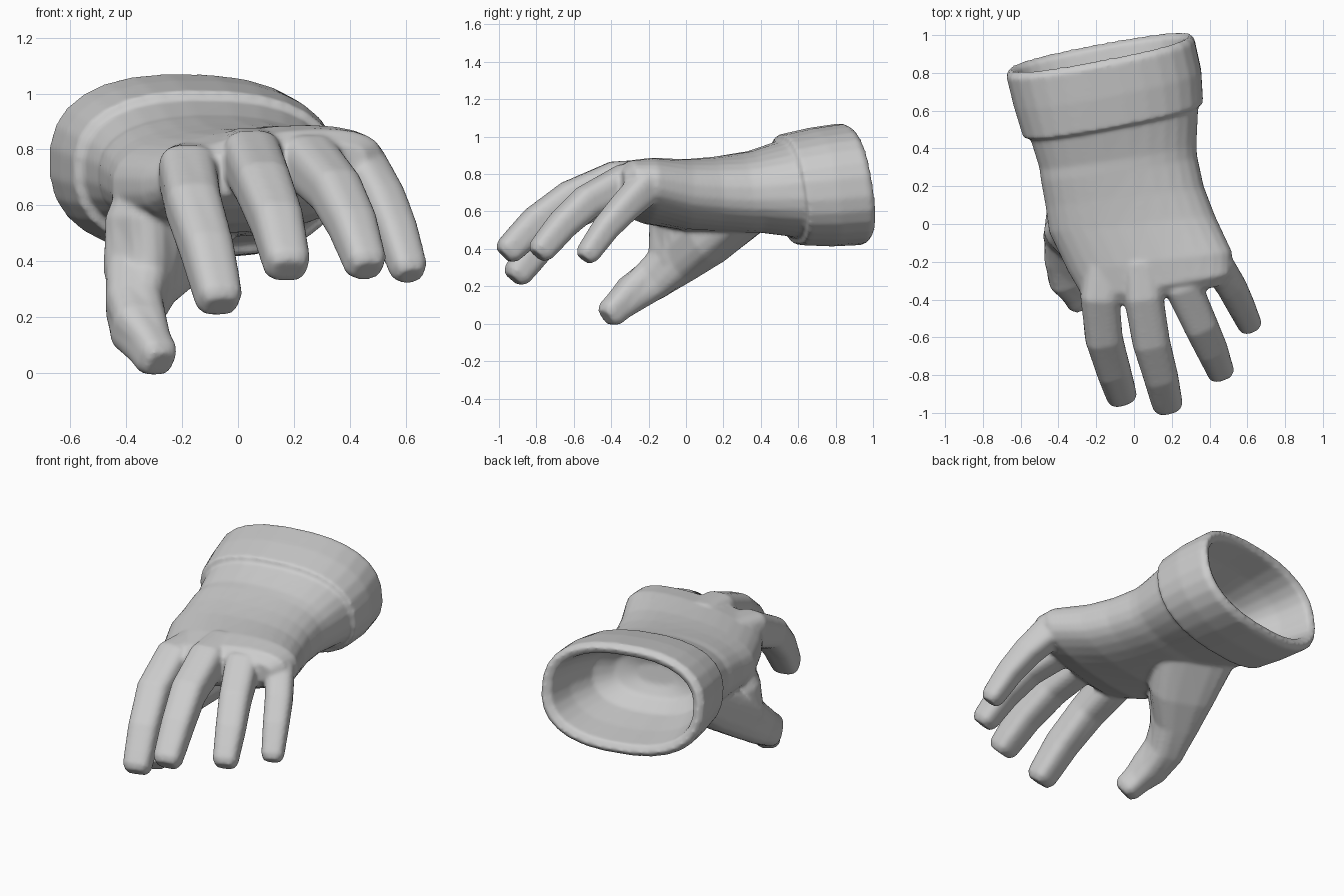
import bpy, bmesh, math
from mathutils import Vector

grey = bpy.data.materials.new("glove grey")
grey.diffuse_color = (0.6, 0.6, 0.6, 1)


def squircle(i, n, p):
    a = 2 * math.pi * (i + 0.5) / n
    c, s = math.cos(a), math.sin(a)
    return math.copysign(abs(c) ** p, c), math.copysign(abs(s) ** p, s)


def loft(name, rings):
    """Skin rings of points and cap both ends."""
    bm = bmesh.new()
    vs = [[bm.verts.new(p) for p in r] for r in rings]
    n = len(rings[0])
    for a, b in zip(vs, vs[1:]):
        for i in range(n):
            j = (i + 1) % n
            bm.faces.new((a[i], a[j], b[j], b[i]))
    bm.faces.new(vs[0])
    bm.faces.new(vs[-1])
    bmesh.ops.recalc_face_normals(bm, faces=bm.faces[:])
    me = bpy.data.meshes.new(name)
    bm.to_mesh(me)
    bm.free()
    me.materials.append(grey)
    ob = bpy.data.objects.new(name, me)
    bpy.context.collection.objects.link(ob)
    return ob


def slant_ring(cx, cy, cz, rx, rz, sx, sz, roll, n=28, p=0.82):
    """Upright oval, leaned by sx / sz along y and rolled in z."""
    out = []
    for i in range(n):
        u, w = squircle(i, n, p)
        dx, dz = u * rx, w * rz
        out.append(Vector((cx + dx, cy + sx * dx + sz * dz, cz + dz + roll * dx)))
    return out


def digit(name, path, n=16):
    """Rounded-box tube along (x, y, z, half width, half height) with a blunt tip."""
    pts = [Vector(p[:3]) for p in path]
    rings = []
    for k, p in enumerate(path):
        t = (pts[min(k + 1, len(pts) - 1)] - pts[max(k - 1, 0)]).normalized()
        side = t.cross(Vector((0, 0, 1))).normalized()
        rings.append((pts[k], side, side.cross(t), p[3], p[4]))
    c, side, up, w, h = rings[-1]
    t = (pts[-1] - pts[-2]).normalized()
    rings += [(c + t * 0.065, side, up, w * 0.95, h * 0.93),
              (c + t * 0.10, side, up, w * 0.7, h * 0.65)]
    return loft(name, [[c + s * (a * w) + u * (b * h)
                        for a, b in (squircle(i, n, 0.65) for i in range(n))]
                       for c, s, u, w, h in rings])


# one skin: hollow opening, rim, turned-over cuff, wrist, palm, knuckles
lean = (0.19, -0.15, -0.02)
body = loft("glove", [slant_ring(*r) for r in (
    (-0.10, 0.43, 0.71, 0.12, 0.06, *lean),
    (-0.11, 0.46, 0.715, 0.25, 0.13, *lean),
    (-0.12, 0.55, 0.72, 0.34, 0.19, *lean),
    (-0.15, 0.72, 0.735, 0.40, 0.23, *lean),
    (-0.18, 0.89, 0.75, 0.435, 0.258, *lean),
    (-0.18, 0.912, 0.75, 0.475, 0.297, *lean),
    (-0.178, 0.882, 0.746, 0.50, 0.325, *lean),
    (-0.14, 0.72, 0.73, 0.498, 0.317, *lean),
    (-0.11, 0.553, 0.715, 0.478, 0.295, *lean),
    (-0.105, 0.545, 0.72, 0.447, 0.258, *lean),
    (-0.085, 0.36, 0.705, 0.417, 0.217, 0.15, -0.10, -0.01),
    (-0.08, 0.30, 0.70, 0.415, 0.213, 0.15, -0.10, -0.01),
    (-0.05, 0.15, 0.693, 0.42, 0.199, 0.12, -0.05, 0.02),
    (-0.01, 0.00, 0.69, 0.44, 0.188, 0.10, 0.00, 0.05),
    (0.085, -0.20, 0.71, 0.435, 0.168, 0.12, 0.00, 0.10),
    (0.125, -0.33, 0.73, 0.39, 0.13, 0.17, 0.00, 0.12),
    (0.13, -0.39, 0.73, 0.33, 0.08, 0.19, 0.00, 0.12))])

# fingers, thumb and the web joining the thumb to the palm
digits = [
    digit("index_finger", [(-0.15, -0.20, 0.72, 0.11, 0.11), (-0.18, -0.38, 0.71, 0.105, 0.11),
                           (-0.16, -0.60, 0.60, 0.10, 0.095), (-0.11, -0.77, 0.44, 0.092, 0.09),
                           (-0.08, -0.865, 0.315, 0.085, 0.08)]),
    digit("middle_finger", [(0.04, -0.20, 0.77, 0.10, 0.11), (0.05, -0.38, 0.76, 0.105, 0.11),
                            (0.09, -0.62, 0.67, 0.10, 0.095), (0.14, -0.80, 0.54, 0.092, 0.09),
                            (0.165, -0.905, 0.435, 0.085, 0.08)]),
    digit("ring_finger", [(0.22, -0.15, 0.76, 0.10, 0.11), (0.26, -0.33, 0.75, 0.10, 0.105),
                          (0.35, -0.53, 0.65, 0.092, 0.09), (0.41, -0.66, 0.53, 0.085, 0.08),
                          (0.44, -0.735, 0.44, 0.076, 0.074)]),
    digit("little_finger", [(0.36, -0.13, 0.745, 0.07, 0.08), (0.445, -0.22, 0.73, 0.085, 0.095),
                            (0.515, -0.33, 0.62, 0.08, 0.08), (0.565, -0.43, 0.51, 0.074, 0.07),
                            (0.593, -0.49, 0.425, 0.068, 0.064)]),
    digit("thumb", [(-0.18, 0.36, 0.63, 0.25, 0.12), (-0.27, 0.10, 0.455, 0.19, 0.15),
                    (-0.345, -0.05, 0.345, 0.13, 0.14), (-0.37, -0.18, 0.235, 0.105, 0.115),
                    (-0.355, -0.29, 0.16, 0.10, 0.10), (-0.315, -0.36, 0.095, 0.075, 0.08)]),
    digit("thumb_web", [(-0.28, -0.01, 0.66, 0.13, 0.13), (-0.33, -0.05, 0.52, 0.14, 0.13),
                        (-0.345, -0.07, 0.40, 0.13, 0.11)]),
]

# fuse everything into one skin with soft blends
bpy.ops.object.select_all(action='DESELECT')
for o in digits + [body]:
    o.select_set(True)
bpy.context.view_layer.objects.active = body
bpy.ops.object.join()
m = body.modifiers.new("fuse", 'REMESH')
m.mode = 'VOXEL'
m.voxel_size = 0.012
m.use_smooth_shade = True
m = body.modifiers.new("soften", 'SMOOTH')
m.factor = 0.5
m.iterations = 6
